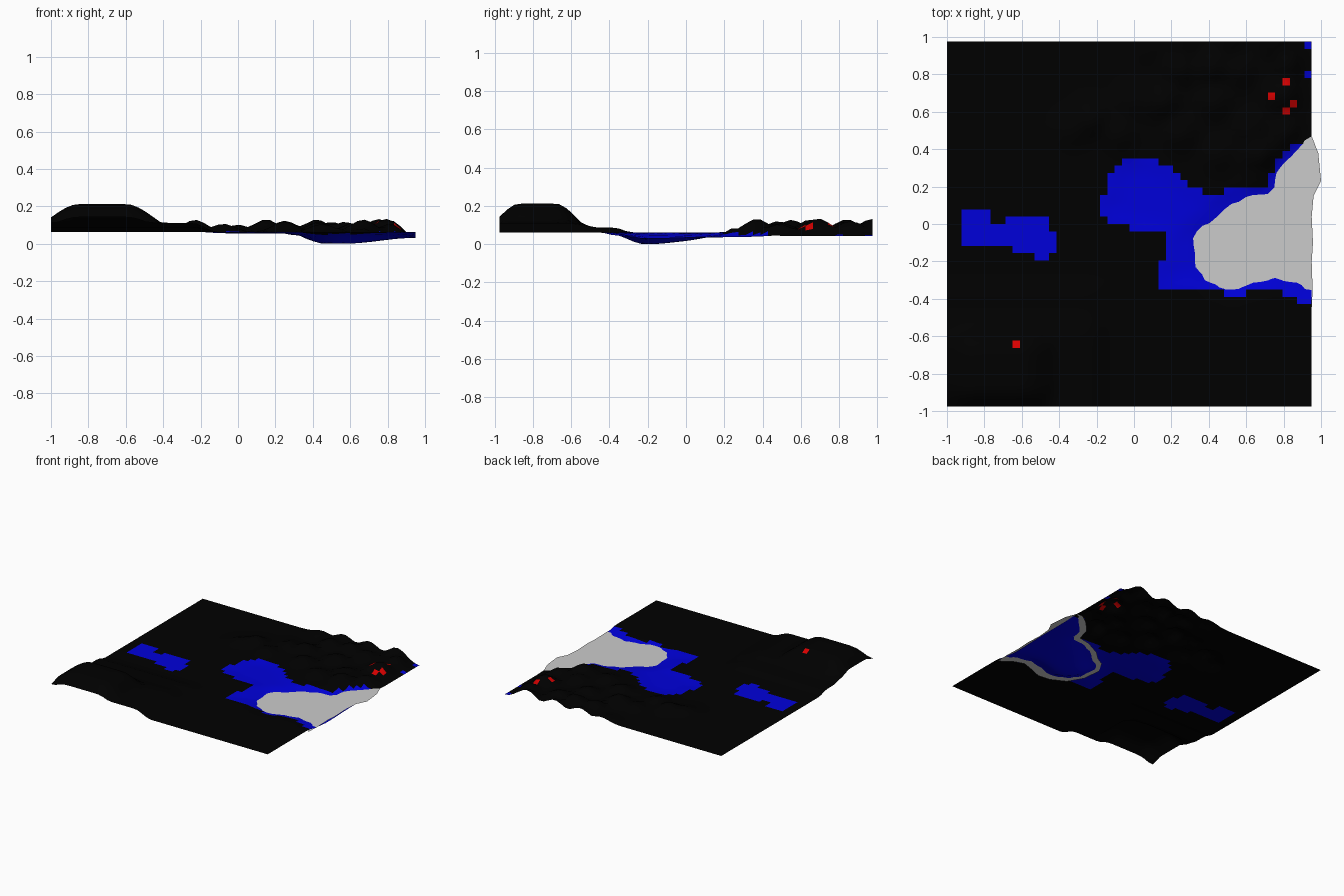
import bpy, bmesh, math

if "Cube" in bpy.data.objects:
    bpy.data.objects.remove(bpy.data.objects["Cube"])

N, C = 50, 0.039          # cells per side, cell size
LEVEL, BASE = 0.045, 0.062

SHORE = [(.315, -.08), (.335, -.22), (.4, -.31), (.52, -.35), (.65, -.31), (.75, -.285),
         (.86, -.31), (.95, -.36), (1.1, -.4), (1.1, .5), (.91, .45), (.84, .37),
         (.77, .3), (.735, .17), (.62, .15), (.5, .09), (.43, .02), (.36, -.02)]
SHEET = [(.275, -.08), (.29, -.23), (.36, -.35), (.48, -.41), (.58, -.42), (.68, -.38),
         (.77, -.35), (.86, -.38), (.95, -.45), (.955, -.35), (.95, -.2), (.957, -.1),
         (.95, .04), (.96, .15), (1.0, .23), (.985, .38), (.95, .47), (.89, .47),
         (.81, .41), (.73, .32), (.7, .21), (.6, .19), (.47, .125), (.4, .06), (.33, .02)]
BLUE_MAIN = [(-.18, .05), (-.18, .16), (-.13, .17), (-.13, .25), (-.07, .33), (0, .355),
             (.08, .35), (.17, .32), (.28, .22), (.35, .18), (.48, .16), (.52, .2),
             (.7, .2), (.74, .3), (.82, .38), (.84, .45), (.97, .43), (.97, -.46),
             (.84, -.38), (.74, -.35), (.6, -.35), (.58, -.39), (.4, -.35), (.2, -.35),
             (.13, -.33), (.12, -.22), (.17, -.2), (.17, -.06), (0, -.03), (-.1, 0)]
BLUE_POND = [(-.91, -.11), (-.91, .08), (-.75, .08), (-.75, .01), (-.69, .01), (-.69, .04),
             (-.44, .04), (-.44, -.05), (-.4, -.05), (-.4, -.15), (-.47, -.15), (-.47, -.19),
             (-.55, -.19), (-.55, -.15), (-.63, -.15), (-.63, -.11)]
# mountain tops: x, y, height
PEAKS = [(-.33, .5, .04), (-.23, .55, .066), (-.08, .48, .045), (0, .65, .04), (.15, .65, .07),
         (.25, .83, .062), (.25, .48, .058), (.42, .84, .07), (.43, .65, .055), (.45, .37, .045),
         (.57, .82, .055), (.62, .5, .05), (.67, .37, .07), (.79, .69, .072), (.82, .86, .06),
         (.82, .48, .045), (.7, .25, .025), (.75, .97, .07), (.5, .97, .055), (.27, .97, .05),
         (.08, .95, .03)]
RED_CELLS = {(9, 8), (44, 42), (46, 44), (47, 41), (46, 40)}
BLUE_CELLS = {(49, 49), (49, 45)}


def smooth(t):
    t = max(0, min(1, t))
    return t * t * (3 - 2 * t)


def edges(poly):
    return zip(poly, poly[1:] + poly[:1])


def inside(x, y, poly):
    hit = False
    for (ax, ay), (bx, by) in edges(poly):
        if (ay > y) != (by > y) and x < ax + (y - ay) * (bx - ax) / (by - ay):
            hit = not hit
    return hit


def signed_distance(x, y, poly):
    best = 9
    for (ax, ay), (bx, by) in edges(poly):
        dx, dy = bx - ax, by - ay
        t = max(0, min(1, ((x - ax) * dx + (y - ay) * dy) / (dx * dx + dy * dy)))
        best = min(best, math.hypot(x - ax - t * dx, y - ay - t * dy))
    return best if inside(x, y, poly) else -best


def height(x, y):
    # lake basin
    d = signed_distance(x, y, SHORE)
    if d > 0:
        fade = (1 - .7 * smooth((x - .58) / .37)) * (1 - .5 * smooth((y + .2) / .3))
        return LEVEL - .045 * smooth((d + .03) / .16) * fade * min(1, d / .04)
    z = BASE
    z -= .006 * smooth(signed_distance(x, y, BLUE_MAIN) / .08)
    z -= .02 * smooth((x - .84) / .1) * smooth((y - .3) / .2)
    # plateau hill with a low apron around it
    hx = max(-.85 - x, x + .6, 0) / .31
    hy = max(-.87 - y, y + .68, 0) / .22
    hill = .15 * smooth(1 - math.hypot(hx, hy))
    apron = .025 * (smooth((-.28 - y) / .1) + smooth((-.45 - y) / .15)) * smooth((-.1 - x) / .15)
    z += max(hill, apron)
    # mountain range
    bump = max(h * math.exp(-((x - px) ** 2 + (y - py) ** 2) / .008) for px, py, h in PEAKS)
    z += bump * smooth((.95 - x) / .11)
    return LEVEL + (z - LEVEL) * smooth(-d / .09)


def material(name, colour):
    m = bpy.data.materials.new(name)
    m.diffuse_color = (*colour, 1)
    m.use_nodes = True
    m.node_tree.nodes["Principled BSDF"].inputs["Base Color"].default_value = m.diffuse_color
    return m


def finish(bm, name):
    me = bpy.data.meshes.new(name)
    bm.to_mesh(me)
    bm.free()
    ob = bpy.data.objects.new(name, me)
    bpy.context.collection.objects.link(ob)
    return ob


# terrain: height grid with ground, water-bed and marker cells
bm = bmesh.new()
grid = [[bm.verts.new((x, y, max(0, height(x, y))))
         for y in (-.975 + C * j for j in range(N + 1))]
        for x in (-1 + C * i for i in range(N + 1))]
for i in range(N):
    for j in range(N):
        f = bm.faces.new((grid[i][j], grid[i + 1][j], grid[i + 1][j + 1], grid[i][j + 1]))
        f.smooth = True
        x, y = -1 + C * (i + .5), -.975 + C * (j + .5)
        if (i, j) in RED_CELLS:
            f.material_index = 2
        elif (i, j) in BLUE_CELLS or inside(x, y, BLUE_MAIN) or inside(x, y, BLUE_POND):
            f.material_index = 1
terrain = finish(bm, "terrain")
for name, colour in (("ground_black", (0, 0, 0)), ("bed_blue", (0, 0, .7)), ("marker_red", (.7, 0, 0))):
    terrain.data.materials.append(material(name, colour))

# water: flat sheet tucked under the shore
bm = bmesh.new()
face = bm.faces.new([bm.verts.new((x, y, LEVEL)) for x, y in SHEET])
bmesh.ops.triangulate(bm, faces=[face])
bmesh.ops.recalc_face_normals(bm, faces=bm.faces)
if sum(f.normal.z for f in bm.faces) < 0:
    bmesh.ops.reverse_faces(bm, faces=bm.faces)
finish(bm, "lake_water")
